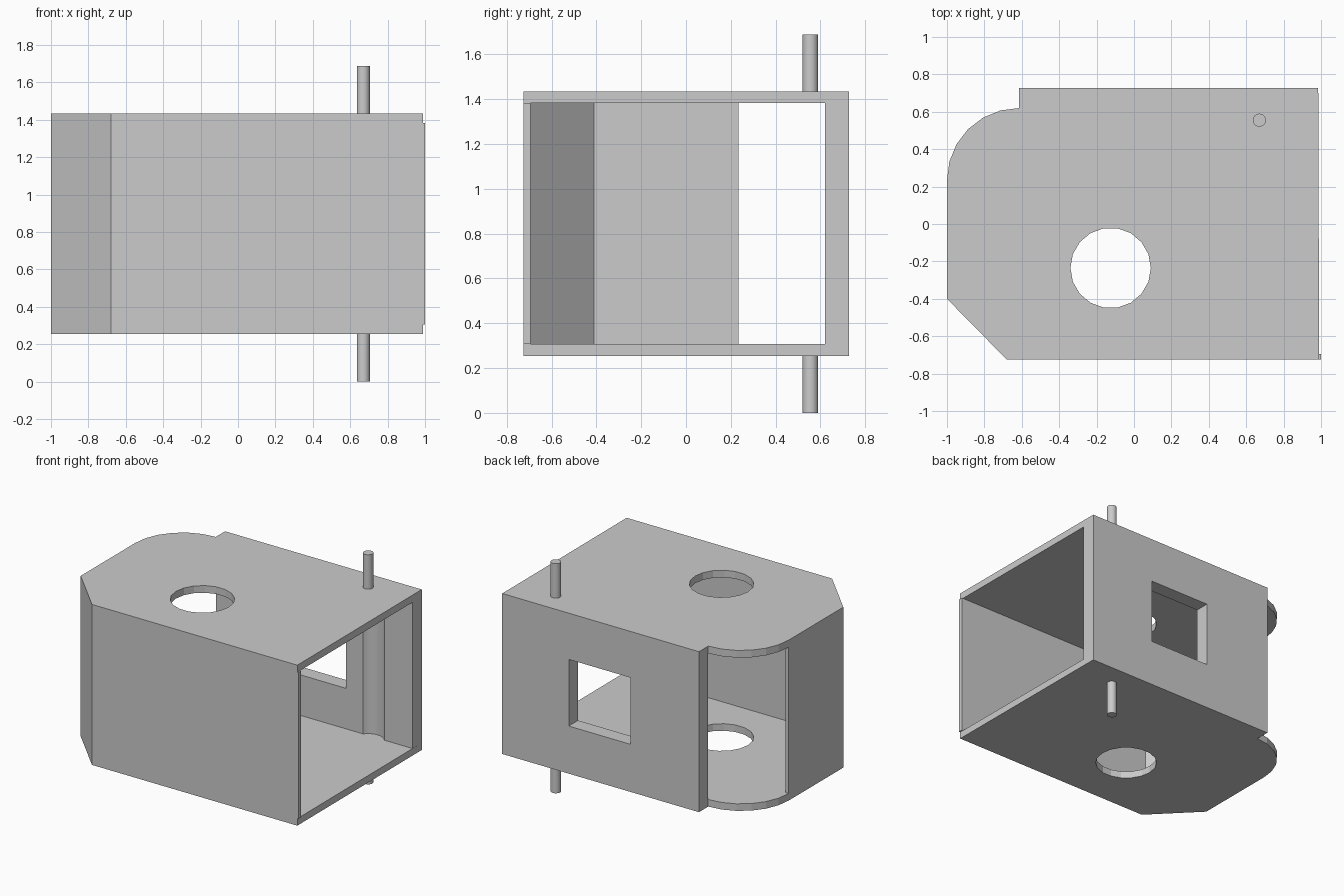
import bpy, bmesh
from math import sin, cos, pi, asin

cube = bpy.data.objects.get("Cube")
if cube:
    bpy.data.objects.remove(cube)

# One plain grey
grey = bpy.data.materials.new("light_grey")
grey.use_nodes = True
colour = (0.6, 0.6, 0.6, 1)
grey.diffuse_color = colour
grey.node_tree.nodes["Principled BSDF"].inputs["Base Color"].default_value = colour

Z0, Z1, Z2, Z3 = 0.255, 0.307, 1.382, 1.435   # plate and wall levels
PIN_X, PIN_Y = 0.67, 0.555


def arc(cx, cy, r, start, end, steps):
    """Points along a circular arc."""
    angles = [start + (end - start) * i / steps for i in range(steps + 1)]
    return [(cx + r * cos(a), cy + r * sin(a)) for a in angles]


def prism(name, outline, low, high):
    """Extrude a flat outline upward."""
    bm = bmesh.new()
    face = bm.faces.new([bm.verts.new((x, y, low)) for x, y in outline])
    top = bmesh.ops.extrude_face_region(bm, geom=[face])["geom"]
    verts = [v for v in top if isinstance(v, bmesh.types.BMVert)]
    bmesh.ops.translate(bm, verts=verts, vec=(0, 0, high - low))
    bmesh.ops.recalc_face_normals(bm, faces=bm.faces)
    mesh = bpy.data.meshes.new(name)
    bm.to_mesh(mesh)
    bm.free()
    mesh.materials.append(grey)
    obj = bpy.data.objects.new(name, mesh)
    bpy.context.collection.objects.link(obj)
    return obj


def cut(obj, cutter):
    """Cut a hole and hide the cutter."""
    mod = obj.modifiers.new("opening", "BOOLEAN")
    mod.operation = "DIFFERENCE"
    mod.solver = "EXACT"
    mod.object = cutter
    cutter.hide_render = True
    cutter.hide_viewport = True
    cutter.display_type = "WIRE"


def circle(cx, cy, r, sides):
    return arc(cx, cy, r, 0, 2 * pi, sides)[:-1]


# Top and bottom plates with a rounded corner, a chamfer and a round hole
plate = [(0.99, -0.725), (0.985, 0.728), (-0.615, 0.728)]
plate += arc(-0.615, 0.235, 0.385, pi / 2, pi, 6)
plate += [(-1, -0.4), (-0.68, -0.725)]
hole = prism("round_hole_cutter", circle(-0.125, -0.235, 0.215, 18), 0.1, 1.6)
for name, low, high in (("bottom_plate", Z0, Z1), ("top_plate", Z2, Z3)):
    cut(prism(name, plate, low, high), hole)

# Thin wall wrapping the front, the chamfer and the right side
wall = [(1, -0.725), (-0.68, -0.725), (-1, -0.4), (-1, 0.235),
        (-0.972, 0.235), (-0.972, -0.41), (-0.69, -0.695), (1, -0.695)]
prism("front_and_side_wall", wall, Z1, Z2)

# Thick back wall with an upright groove and a square window
inner_y, groove_r = 0.62, 0.108
a = asin((inner_y - PIN_Y) / groove_r)
back = [(0.985, 0.728), (-0.615, 0.728), (-0.615, inner_y)]
back += arc(PIN_X, PIN_Y, groove_r, pi - a, a, 12)
back += [(0.985, inner_y)]
back_wall = prism("back_wall", back, Z1, Z2)
window = [(-0.06, 0.5), (0.444, 0.5), (0.444, 0.85), (-0.06, 0.85)]
cut(back_wall, prism("window_cutter", window, 0.605, 1.095))

# Hinge pins above and below
pins = [prism("lower_pin", circle(PIN_X, PIN_Y, 0.035, 20), 0, Z0 + 0.02),
        prism("upper_pin", circle(PIN_X, PIN_Y, 0.035, 20), Z3 - 0.02, 1.688)]

# Smooth the round surfaces, keeping edges sharp
bpy.ops.object.select_all(action="DESELECT")
for obj in pins + [back_wall]:
    obj.select_set(True)
    bpy.context.view_layer.objects.active = obj
bpy.ops.object.shade_smooth_by_angle(angle=pi / 6)
